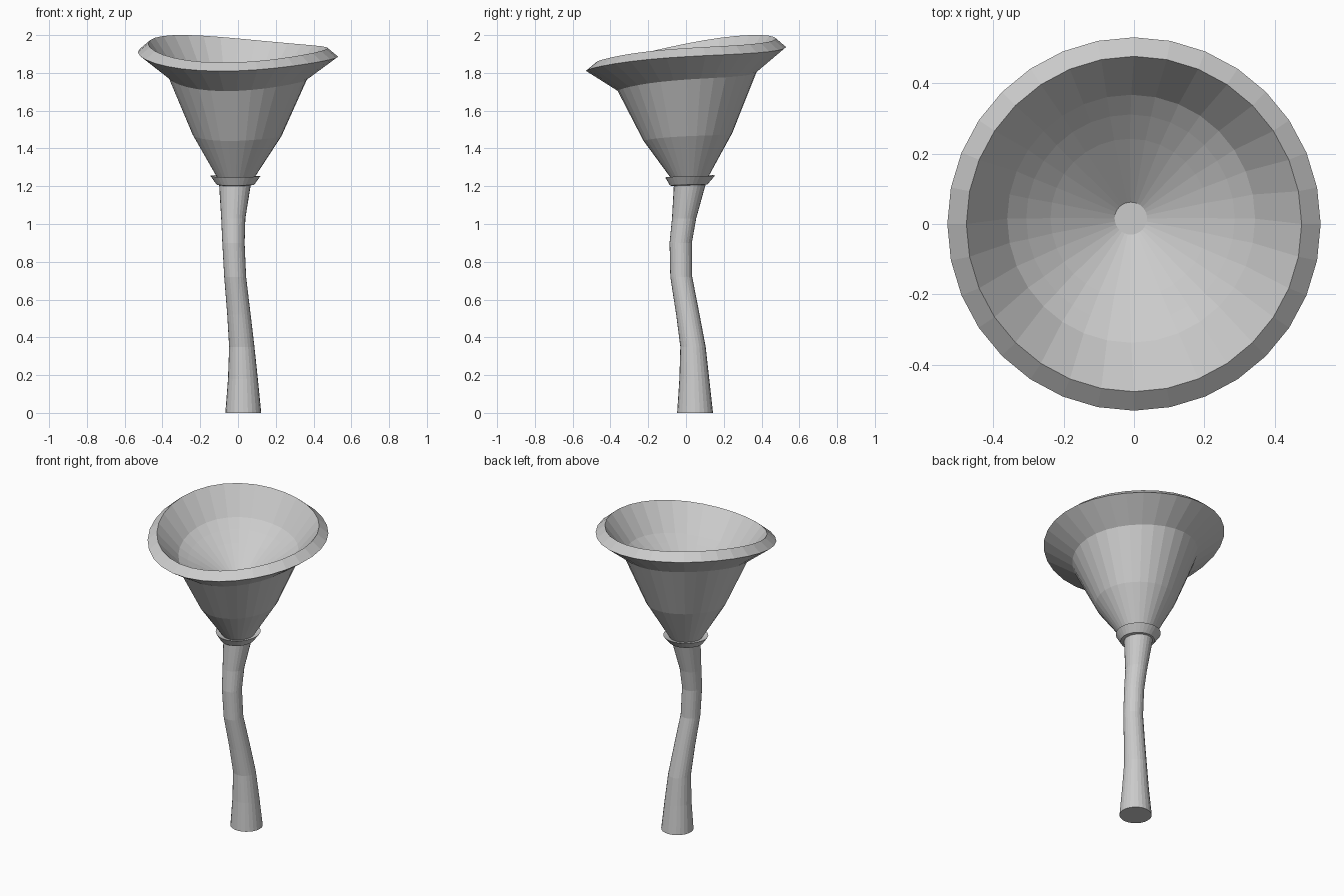
import bpy, bmesh
from math import sin, cos, pi, radians


def wave(a):
    # tilt plus a gentle two-lobed ripple of the rim
    return 0.063 * sin(a) - 0.012 * cos(a) + 0.02 * cos(2 * a + radians(53))


def loft(name, rings, n, smooth=False):
    """Skin a stack of rings (cx, cy, z, radius, wave amount) and cap both ends."""
    bm = bmesh.new()
    loops = []
    for cx, cy, z, r, w in rings:
        loop = []
        for i in range(n):
            a = 2 * pi * i / n
            loop.append(bm.verts.new((cx + r * cos(a), cy + r * sin(a), z + w * wave(a))))
        loops.append(loop)
    for lo, hi in zip(loops, loops[1:]):
        for i in range(n):
            j = (i + 1) % n
            bm.faces.new((lo[i], lo[j], hi[j], hi[i]))
    bm.faces.new(loops[0][::-1])
    bm.faces.new(loops[-1])
    bmesh.ops.recalc_face_normals(bm, faces=bm.faces)
    mesh = bpy.data.meshes.new(name)
    bm.to_mesh(mesh)
    bm.free()
    ob = bpy.data.objects.new(name, mesh)
    bpy.context.collection.objects.link(ob)
    return ob


# curved stem
loft("stem", [
    (0.028, 0.048, 0.00, 0.095, 0),
    (0.026, 0.044, 0.18, 0.079, 0),
    (0.020, 0.037, 0.35, 0.067, 0),
    (0.005, 0.010, 0.52, 0.062, 0),
    (-0.015, -0.025, 0.72, 0.058, 0),
    (-0.024, -0.028, 0.90, 0.059, 0),
    (-0.025, -0.010, 1.03, 0.064, 0),
    (-0.016, 0.020, 1.21, 0.084, 0),
    (-0.014, 0.020, 1.26, 0.092, 0),
], 24)

# flared collar under the cap
loft("collar", [
    (-0.015, 0.015, 1.205, 0.085, 0.06),
    (-0.014, 0.015, 1.208, 0.100, 0.06),
    (-0.014, 0.022, 1.253, 0.132, 0.08),
    (-0.012, 0.020, 1.242, 0.090, 0.06),
], 32)

# funnel cap: outer wall, lip, then the shallow inner bowl
loft("cap", [
    (-0.012, 0.018, 1.235, 0.092, 0),
    (-0.005, 0.010, 1.465, 0.235, 0.33),
    (-0.003, 0.006, 1.765, 0.368, 0.80),
    (0.000, 0.000, 1.886, 0.530, 1.00),
    (0.000, 0.000, 1.931, 0.476, 1.00),
    (-0.008, 0.015, 1.775, 0.352, 0.80),
    (-0.010, 0.015, 1.735, 0.296, 0.60),
    (-0.012, 0.017, 1.690, 0.225, 0.40),
    (-0.009, 0.016, 1.580, 0.046, 0),
], 32)
